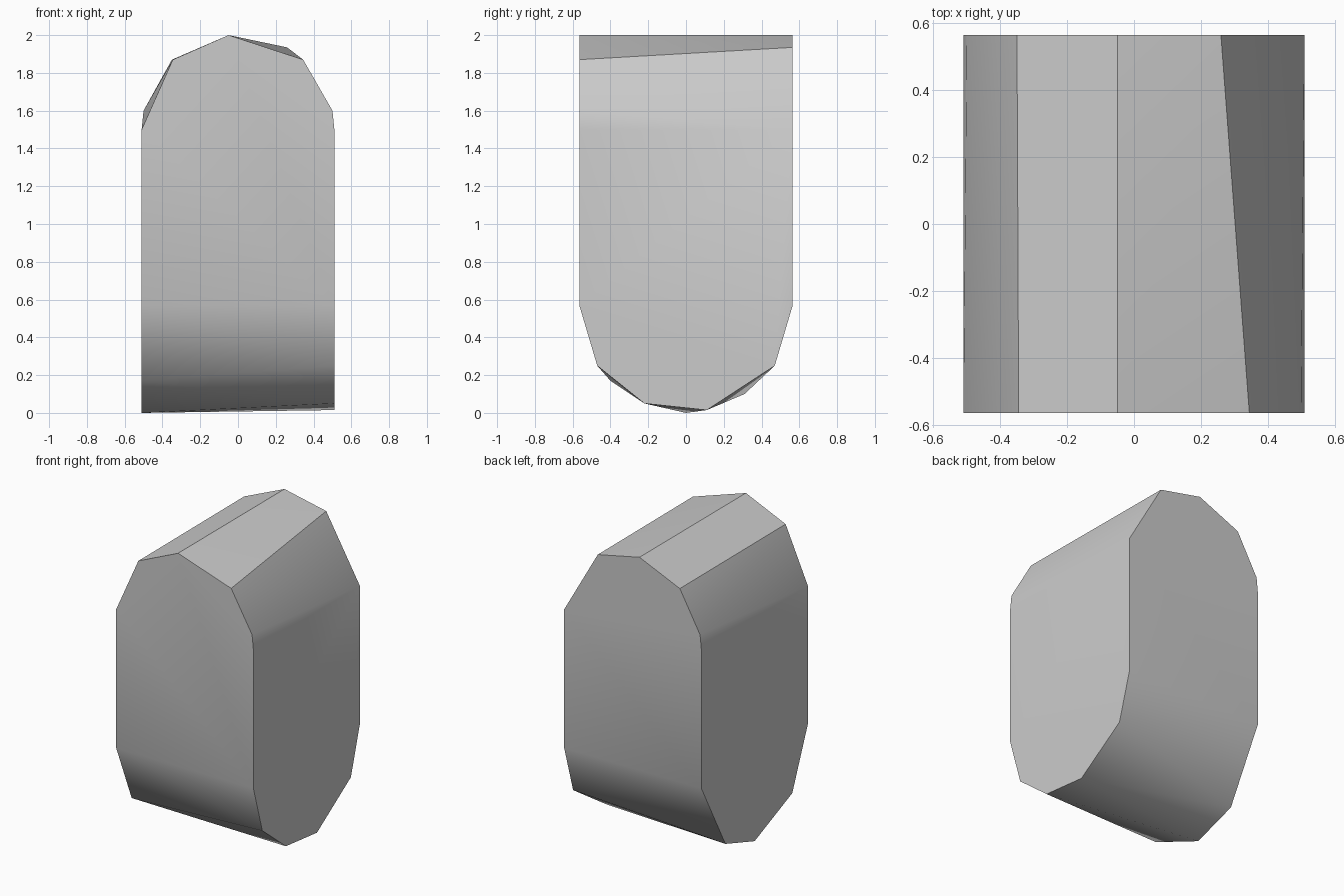
import bpy, bmesh, math

cube = bpy.data.objects.get("Cube")
if cube:
    bpy.data.objects.remove(cube)

HALF_X, HALF_Y = 0.51, 0.565

# Upper arches: (x, z) on the front and back faces
front_arch = [(-0.51, 1.5), (-0.345, 1.87), (-0.05, 2), (0.345, 1.87), (0.5, 1.6), (0.51, 1.5)]
back_arch = [(-0.51, 1.5), (-0.5, 1.6), (-0.35, 1.87), (-0.05, 2), (0.26, 1.935), (0.51, 1.5)]
# Lower bowls: (y, z) on the two side faces
left_bowl = [(-0.565, 0.57), (-0.47, 0.25), (-0.22, 0.05), (0.11, 0.015), (0.47, 0.25), (0.565, 0.57)]
right_bowl = [(-0.565, 0.57), (-0.4, 0.17), (0, 0), (0.31, 0.1), (0.565, 0.57)]

points = [(x, -HALF_Y, z) for x, z in front_arch]
points += [(x, HALF_Y, z) for x, z in back_arch]
points += [(HALF_X, y, z) for y, z in left_bowl]
points += [(-HALF_X, y, z) for y, z in right_bowl]

# Wrap all four profiles in one convex skin
bm = bmesh.new()
for p in points:
    bm.verts.new(p)
hull = bmesh.ops.convex_hull(bm, input=bm.verts[:])
loose = [v for v in bm.verts if not v.link_faces]
bmesh.ops.delete(bm, geom=loose, context='VERTS')
bmesh.ops.dissolve_limit(bm, angle_limit=math.radians(0.5), verts=bm.verts[:], edges=bm.edges[:])
bmesh.ops.recalc_face_normals(bm, faces=bm.faces[:])
mesh = bpy.data.meshes.new("rounded_block")
bm.to_mesh(mesh)
bm.free()

block = bpy.data.objects.new("rounded_block", mesh)
bpy.context.collection.objects.link(block)

# Plain grey
grey = bpy.data.materials.new("light_grey")
grey.use_nodes = True
colour = (0.6, 0.6, 0.6, 1)
grey.diffuse_color = colour
grey.node_tree.nodes["Principled BSDF"].inputs["Base Color"].default_value = colour
mesh.materials.append(grey)

# Soft shading over the rounded ends, sharp at the flat sides
bpy.ops.object.select_all(action='DESELECT')
block.select_set(True)
bpy.context.view_layer.objects.active = block
bpy.ops.object.shade_smooth_by_angle(angle=math.radians(35))
